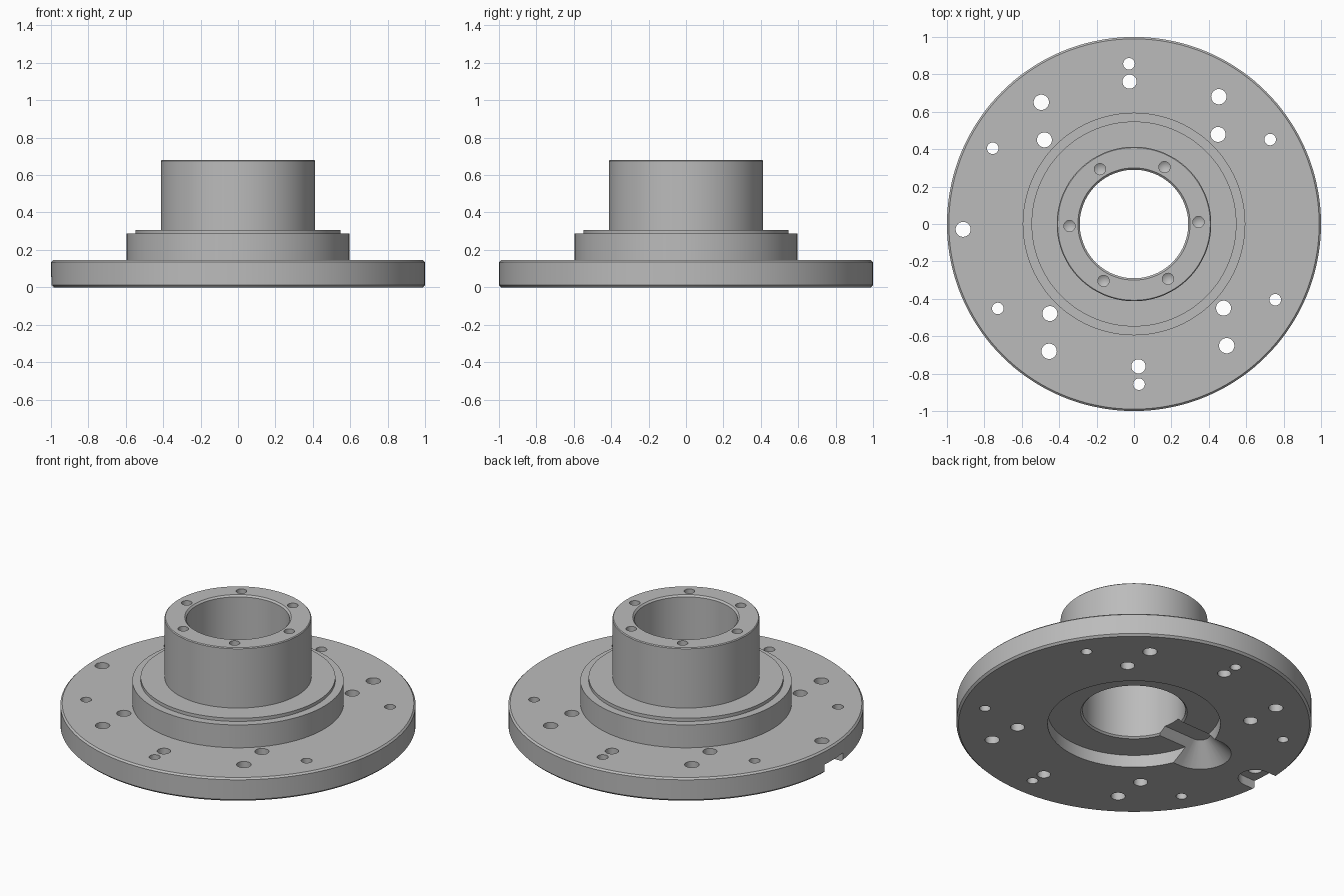
import bpy
import bmesh
from math import sin, cos, radians, tau

if "Cube" in bpy.data.objects:
    bpy.data.objects.remove(bpy.data.objects["Cube"])

TILT = 1.8  # whole hole pattern is turned slightly about the axis

steel = bpy.data.materials.new("grey_steel")
steel.use_nodes = True
grey = (0.5, 0.5, 0.5, 1)
steel.diffuse_color = grey
steel.node_tree.nodes["Principled BSDF"].inputs["Base Color"].default_value = grey


def add_object(name, bm):
    bmesh.ops.recalc_face_normals(bm, faces=bm.faces)
    mesh = bpy.data.meshes.new(name)
    bm.to_mesh(mesh)
    bm.free()
    mesh.materials.append(steel)
    obj = bpy.data.objects.new(name, mesh)
    bpy.context.collection.objects.link(obj)
    return obj


def lathe(name, profile, steps=144):
    """Turn a closed (radius, height) outline around z."""
    bm = bmesh.new()
    rings = [[bm.verts.new((r * cos(tau * i / steps), r * sin(tau * i / steps), z))
              for r, z in profile] for i in range(steps)]
    for i in range(steps):
        a, b = rings[i], rings[(i + 1) % steps]
        for j in range(len(profile)):
            k = (j + 1) % len(profile)
            bm.faces.new((a[j], b[j], b[k], a[k]))
    return add_object(name, bm)


def pocket(target, angle, rings, steps=32):
    """Add a convex cutter around rings of (distance, radius, height) at a polar angle."""
    bm = bmesh.new()
    a = radians(angle + TILT)
    for dist, r, z in rings:
        for i in range(steps if r else 1):
            t = tau * i / steps + a
            bm.verts.new((dist * cos(a) + r * cos(t), dist * sin(a) + r * sin(t), z))
    hull = bmesh.ops.convex_hull(bm, input=bm.verts)
    bmesh.ops.delete(bm, geom=hull["geom_interior"], context='VERTS')
    bmesh.ops.dissolve_limit(bm, angle_limit=0.01, verts=bm.verts, edges=bm.edges)
    bmesh.ops.recalc_face_normals(bm, faces=bm.faces)
    mesh = bpy.data.meshes.new("pocket")
    bm.to_mesh(mesh)
    bm.free()
    target.from_mesh(mesh)
    bpy.data.meshes.remove(mesh)


def drill(target, angle, dist, r):
    pocket(target, angle, [(dist, r, -0.1), (dist, r, 0.2)])


# Turned body: flange, two steps, hub, bore and underside recess
flange_hub = lathe("flange_hub", [
    (0.486, 0), (0.988, 0), (1, 0.012), (1, 0.135), (0.99, 0.145),
    (0.595, 0.145), (0.595, 0.287), (0.548, 0.287), (0.548, 0.307),
    (0.413, 0.307), (0.413, 0.675), (0.408, 0.68),
    (0.3, 0.68), (0.29, 0.67), (0.29, 0.087), (0.3, 0.077), (0.486, 0.077)])

# Underside pockets: tapered channel into the bore and open slot at the rim
pockets = bmesh.new()
pocket(pockets, 180, [(d, r, z) for d in (0.15, 0.5)
                      for r, z in ((0.225, -0.05), (0.055, 0.12))], 64)
pocket(pockets, 180, [(d, 0.095, z) for d in (0.914, 1.15) for z in (-0.05, 0.055)], 48)

# Blind screw holes in the hub's end face
for i in range(6):
    pocket(pockets, 60 * i, [(0.345, 0.03, 0.75), (0.345, 0.03, 0.56), (0.345, 0, 0.54)])

# Through holes in the flange
holes = bmesh.new()
drill(holes, 180, 0.914, 0.04)
for i in range(6):
    drill(holes, 30 + 60 * i, 0.857, 0.031)
for i in range(4):
    drill(holes, 45 + 90 * i, 0.657, 0.04)
for angle in (54.5, 125.5, 234.5, 305.5):
    drill(holes, angle, 0.818, 0.041)
for angle in (90, 270):
    drill(holes, angle, 0.762, 0.038)

# Cut everything out of the body
bpy.context.view_layer.objects.active = flange_hub
for name, bm in (("pocket_cutter", pockets), ("hole_cutter", holes)):
    cutter = add_object(name, bm)
    cutter.hide_render = True
    mod = flange_hub.modifiers.new(name, 'BOOLEAN')
    mod.operation = 'DIFFERENCE'
    mod.solver = 'EXACT'
    mod.object = cutter
    bpy.ops.object.modifier_apply(modifier=mod.name)
    bpy.data.objects.remove(cutter)

bpy.ops.object.select_all(action='DESELECT')
flange_hub.select_set(True)
bpy.ops.object.shade_smooth_by_angle(angle=radians(25))
